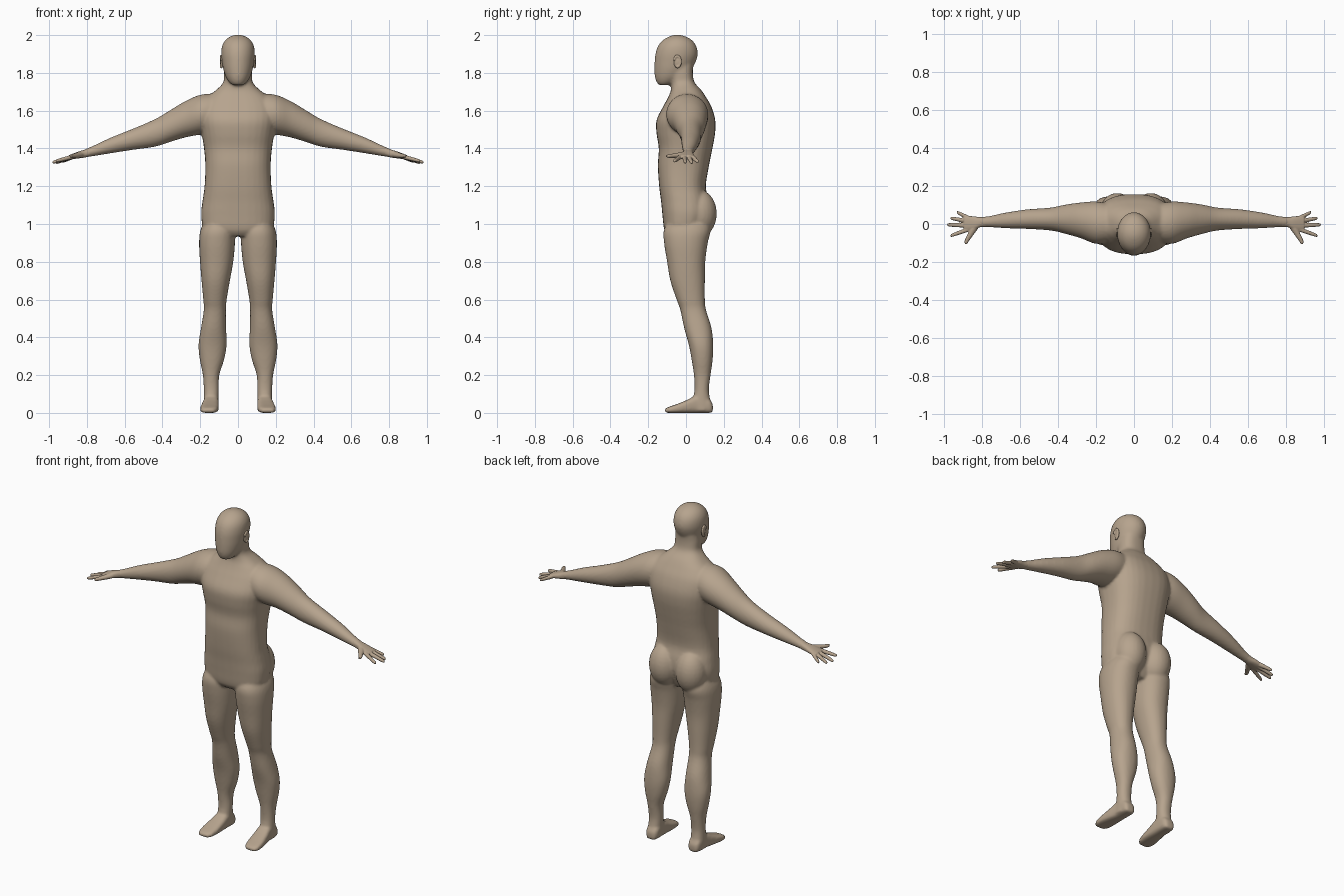
import bpy, bmesh, math
from mathutils import Matrix, Vector


def smooth_rows(rows, steps=4):
    """Catmull-Rom interpolation between the given cross-sections."""
    out = []
    for i in range(len(rows) - 1):
        p0, p1 = rows[max(i - 1, 0)], rows[i]
        p2, p3 = rows[i + 1], rows[min(i + 2, len(rows) - 1)]
        for s in range(steps):
            t = s / steps
            out.append([0.5 * (2 * b + (c - a) * t + (2 * a - 5 * b + 4 * c - d) * t * t
                               + (3 * b - a - 3 * c + d) * t ** 3)
                        for a, b, c, d in zip(p0, p1, p2, p3)])
    return out + [rows[-1]]


def loft(bm, axis, rows, power=2.0, side=1, n=32):
    """Skin superellipse sections (position, u0, u1, v0, v1) along an axis."""
    rings = []
    for t, u0, u1, v0, v1 in smooth_rows(rows):
        ring = []
        for k in range(n):
            a = 2 * math.pi * k / n
            c, s = math.cos(a), math.sin(a)
            u = (u0 + u1) / 2 + (u1 - u0) / 2 * math.copysign(abs(c) ** (2 / power), c)
            v = (v0 + v1) / 2 + (v1 - v0) / 2 * math.copysign(abs(s) ** (2 / power), s)
            p = {'x': (t, u, v), 'y': (u, t, v), 'z': (u, v, t)}[axis]
            ring.append(bm.verts.new((p[0] * side, p[1], p[2])))
        rings.append(ring)
    for r, q in zip(rings, rings[1:]):
        for k in range(n):
            bm.faces.new((r[k], r[(k + 1) % n], q[(k + 1) % n], q[k]))
    bm.faces.new(rings[0])
    bm.faces.new(rings[-1])


def ball(bm, center, radii, turn=0.0):
    m = (Matrix.Translation(center) @ Matrix.Rotation(turn, 4, 'Z')
         @ Matrix.Diagonal((*radii, 1)))
    bmesh.ops.create_uvsphere(bm, u_segments=24, v_segments=16, radius=1, matrix=m)


def finish(bm, name, voxel=None, iterations=4):
    bmesh.ops.recalc_face_normals(bm, faces=bm.faces[:])
    for f in bm.faces:
        f.smooth = True
    me = bpy.data.meshes.new(name)
    bm.to_mesh(me)
    bm.free()
    ob = bpy.data.objects.new(name, me)
    bpy.context.collection.objects.link(ob)
    if voxel:
        r = ob.modifiers.new("blend", 'REMESH')
        r.mode = 'VOXEL'
        r.voxel_size = voxel
        r.use_smooth_shade = True
        s = ob.modifiers.new("soften", 'SMOOTH')
        s.factor = 0.5
        s.iterations = iterations
    mat = bpy.data.materials.get("skin") or bpy.data.materials.new("skin")
    mat.diffuse_color = (0.47, 0.37, 0.27, 1)
    me.materials.append(mat)
    return ob


body = bmesh.new()

# Torso and neck
loft(body, 'z', [
    (.935, -.12, .12, -.09, .07), (.97, -.18, .18, -.115, .09),
    (1.05, -.195, .195, -.125, .12), (1.12, -.188, .188, -.132, .12),
    (1.20, -.177, .177, -.142, .105), (1.31, -.173, .173, -.149, .122),
    (1.40, -.18, .18, -.144, .14), (1.48, -.193, .193, -.156, .154),
    (1.55, -.205, .205, -.156, .155), (1.62, -.20, .20, -.122, .135),
    (1.67, -.165, .165, -.095, .107), (1.71, -.115, .115, -.08, .08),
    (1.75, -.078, .078, -.08, .045), (1.80, -.074, .074, -.09, .036),
    (1.85, -.07, .07, -.10, .04)], power=2.5)

# Head
loft(body, 'z', [
    (1.735, -.028, .028, -.142, -.09), (1.75, -.046, .046, -.155, -.05),
    (1.78, -.065, .065, -.165, 0), (1.82, -.078, .078, -.167, .03),
    (1.86, -.085, .085, -.166, .052), (1.90, -.089, .089, -.162, .062),
    (1.94, -.085, .085, -.149, .055), (1.97, -.07, .07, -.126, .035),
    (1.99, -.046, .046, -.095, .005), (2.001, -.016, .016, -.065, -.03)])

for side in (1, -1):
    # Leg
    loft(body, 'z', [
        (1.04, .03, .165, -.08, .11), (.97, .016, .198, -.117, .13),
        (.90, .016, .206, -.116, .115), (.80, .025, .201, -.10, .102),
        (.70, .043, .193, -.083, .10), (.60, .06, .184, -.05, .10),
        (.545, .064, .181, -.03, .106), (.45, .063, .196, -.01, .135),
        (.36, .06, .209, .015, .144), (.28, .074, .202, .03, .141),
        (.20, .099, .186, .042, .130), (.12, .102, .181, .045, .121),
        (.05, .104, .182, .03, .132), (.01, .106, .182, .03, .132)],
        power=2.2, side=side)
    # Buttock
    ball(body, (.088 * side, .07, 1.055), (.09, .093, .125))
    # Foot
    loft(body, 'y', [
        (.142, .118, .165, 0, .045), (.12, .104, .178, 0, .075),
        (.06, .102, .182, 0, .092), (0, .102, .193, 0, .066),
        (-.05, .104, .20, 0, .046), (-.09, .112, .198, 0, .032),
        (-.112, .132, .182, 0, .022)], power=3.2, side=side)
    # Arm and shoulder
    loft(body, 'x', [
        (.10, -.09, .10, 1.50, 1.69), (.195, -.105, .118, 1.475, 1.685),
        (.28, -.075, .113, 1.458, 1.65), (.36, -.052, .102, 1.434, 1.602),
        (.44, -.034, .086, 1.409, 1.555), (.56, -.026, .077, 1.392, 1.503),
        (.675, -.022, .06, 1.374, 1.457), (.76, -.017, .042, 1.360, 1.417),
        (.81, -.015, .036, 1.352, 1.396)], side=side)
finish(body, "body", 0.0075, 6)

for side, label in ((1, "left"), (-1, "right")):
    hand = bmesh.new()
    # Palm
    loft(hand, 'x', [
        (.775, -.015, .037, 1.361, 1.408), (.81, -.017, .036, 1.352, 1.394),
        (.84, -.032, .040, 1.348, 1.385), (.87, -.037, .042, 1.344, 1.374),
        (.895, -.034, .040, 1.342, 1.364)], power=2.4, side=side)
    # Fingers: root y, tip x, tip y, tip z
    for y0, x1, y1, z1 in ((-.028, .965, -.062, 1.333), (-.008, .983, -.004, 1.326),
                           (.014, .965, .031, 1.324), (.032, .932, .062, 1.330)):
        rows = []
        for t, w in ((0, .0125), (.5, .011), (.9, .009), (1, .005)):
            x, y = .87 + (x1 - .87) * t, y0 + (y1 - y0) * t
            z = 1.357 + (z1 - 1.357) * t
            rows.append((x, y - w, y + w, z - w, z + w))
        loft(hand, 'x', rows, side=side, n=16)
    # Thumb
    loft(hand, 'y', [
        (0, .805, .845, 1.352, 1.386), (-.03, .824, .864, 1.350, 1.380),
        (-.06, .846, .878, 1.350, 1.374), (-.09, .868, .892, 1.350, 1.369),
        (-.105, .877, .889, 1.354, 1.366)], side=side, n=16)
    finish(hand, label + "_hand", 0.0035, 3)

    # Ear with a rim around a shallow bowl
    ear = bmesh.new()
    ball(ear, (.084 * side, -.048, 1.858), (.009, .019, .031), -.3 * side)
    rim = [Vector((.089 * side, -.046 + .017 * math.cos(a), 1.86 + .028 * math.sin(a)))
           for a in [math.radians(-90 + 22 * i) for i in range(12)]]
    for p in rim:
        ball(ear, p, (.007, .007, .0085))
    finish(ear, label + "_ear", 0.003, 3)
